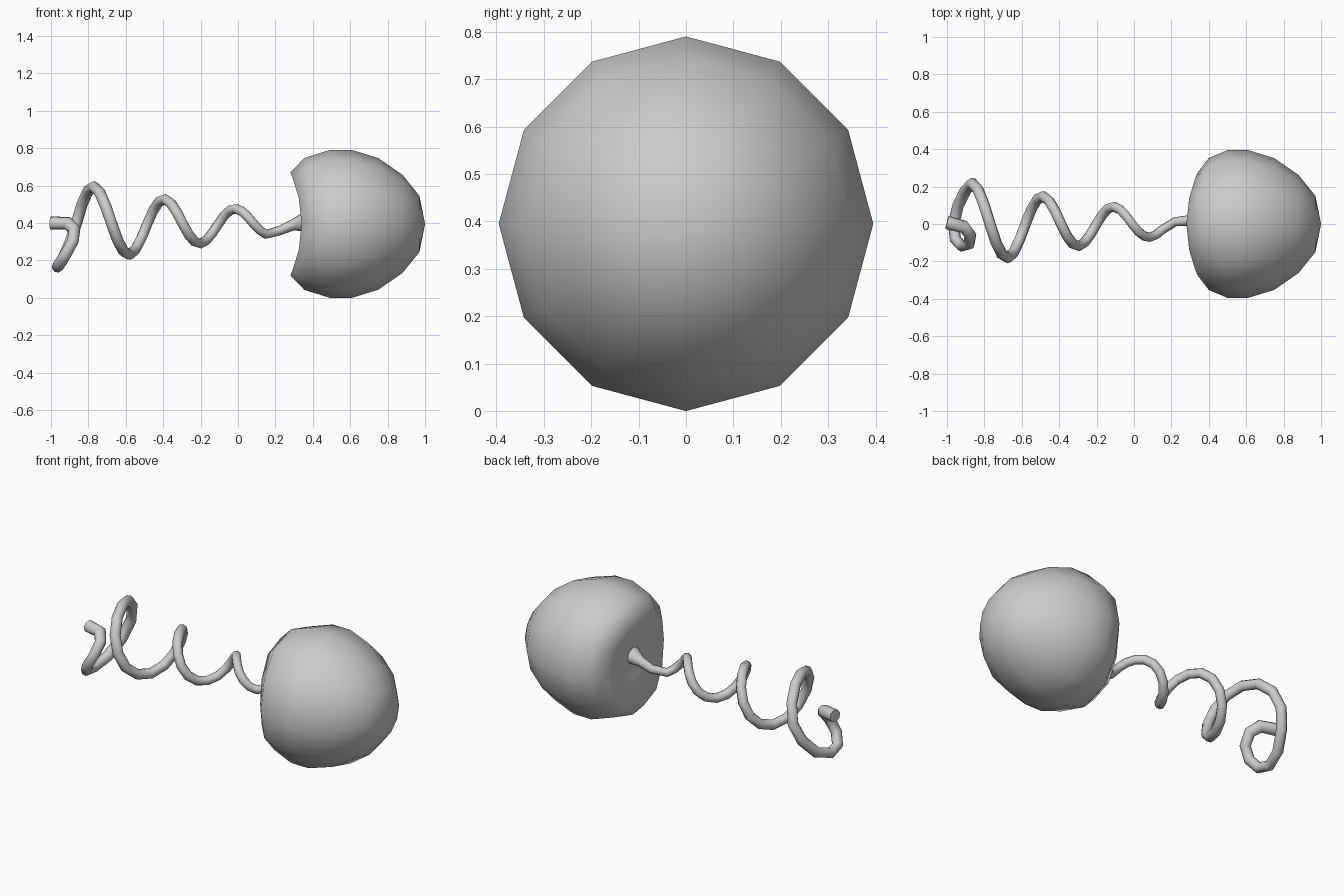
import bpy, bmesh, math

if "Cube" in bpy.data.objects:
    bpy.data.objects.remove(bpy.data.objects["Cube"])

CZ = 0.395      # height of the long axis
SIDES = 12

# Head: rings along x as (x, radius, extra x at the left/right sides)
rings = [(0.345, 0.12, 0.01), (0.28, 0.275, 0.06), (0.355, 0.353, 0.045),
         (0.49, 0.395, 0.01), (0.61, 0.395, 0.0), (0.75, 0.352, 0.0),
         (0.88, 0.262, 0.0), (0.97, 0.15, 0.0)]
bm = bmesh.new()
loops = []
for x, r, dx in rings:
    loop = []
    for i in range(SIDES):
        a = 2 * math.pi * i / SIDES
        s = math.sin(a)
        loop.append(bm.verts.new((x + dx * s * s, r * s, CZ + r * math.cos(a))))
    loops.append(loop)
back = bm.verts.new((0.35, 0, CZ))
tip = bm.verts.new((1.0, 0, CZ))
for i in range(SIDES):
    j = (i + 1) % SIDES
    for a, b in zip(loops, loops[1:]):
        bm.faces.new((a[i], a[j], b[j], b[i]))
    bm.faces.new((back, loops[0][j], loops[0][i]))
    bm.faces.new((tip, loops[-1][i], loops[-1][j]))
bmesh.ops.recalc_face_normals(bm, faces=bm.faces)
for f in bm.faces:
    f.smooth = True
mesh = bpy.data.meshes.new("head")
bm.to_mesh(mesh)
bm.free()
bpy.context.collection.objects.link(bpy.data.objects.new("head", mesh))

# Tail path: flared neck, widening helix, curled end; points are (x, y, z, radius)
path = [(0.37, 0.0, 0.40, 0.062), (0.335, 0.01, 0.40, 0.045),
        (0.29, 0.018, 0.388, 0.029), (0.22, 0.012, 0.358, 0.025)]
PITCH, STEPS = 0.38, 12
for k in range(-5, 28):
    x = -0.01 - PITCH * k / STEPS
    t = 2 * math.pi * k / STEPS
    u = (0.16 - x) / 1.03
    amp = 0.063 + 0.10 * u + 0.055 * u * u
    path.append((x, amp * math.sin(t), CZ + amp * math.cos(t), 0.025 + 0.006 * u))
path += [(-0.9, 0.18, 0.29, 0.031), (-0.94, 0.10, 0.20, 0.031),
         (-0.965, 0.0, 0.165, 0.031), (-0.955, -0.08, 0.18, 0.031),
         (-0.92, -0.118, 0.235, 0.031), (-0.882, -0.108, 0.305, 0.031),
         (-0.875, -0.06, 0.365, 0.033), (-0.91, -0.015, 0.397, 0.036),
         (-1.0, 0.008, 0.40, 0.037)]
curve = bpy.data.curves.new("tail", 'CURVE')
curve.dimensions = '3D'
curve.bevel_depth = 1.0
curve.bevel_resolution = 2
curve.use_fill_caps = True
spline = curve.splines.new('POLY')
spline.points.add(len(path) - 1)
for p, (x, y, z, r) in zip(spline.points, path):
    p.co = (x, y, z, 1)
    p.radius = r
tail = bpy.data.objects.new("tail", curve)
bpy.context.collection.objects.link(tail)
bpy.context.view_layer.objects.active = tail
tail.select_set(True)
bpy.ops.object.convert(target='MESH')
bpy.ops.object.shade_smooth_by_angle(angle=math.radians(60))
